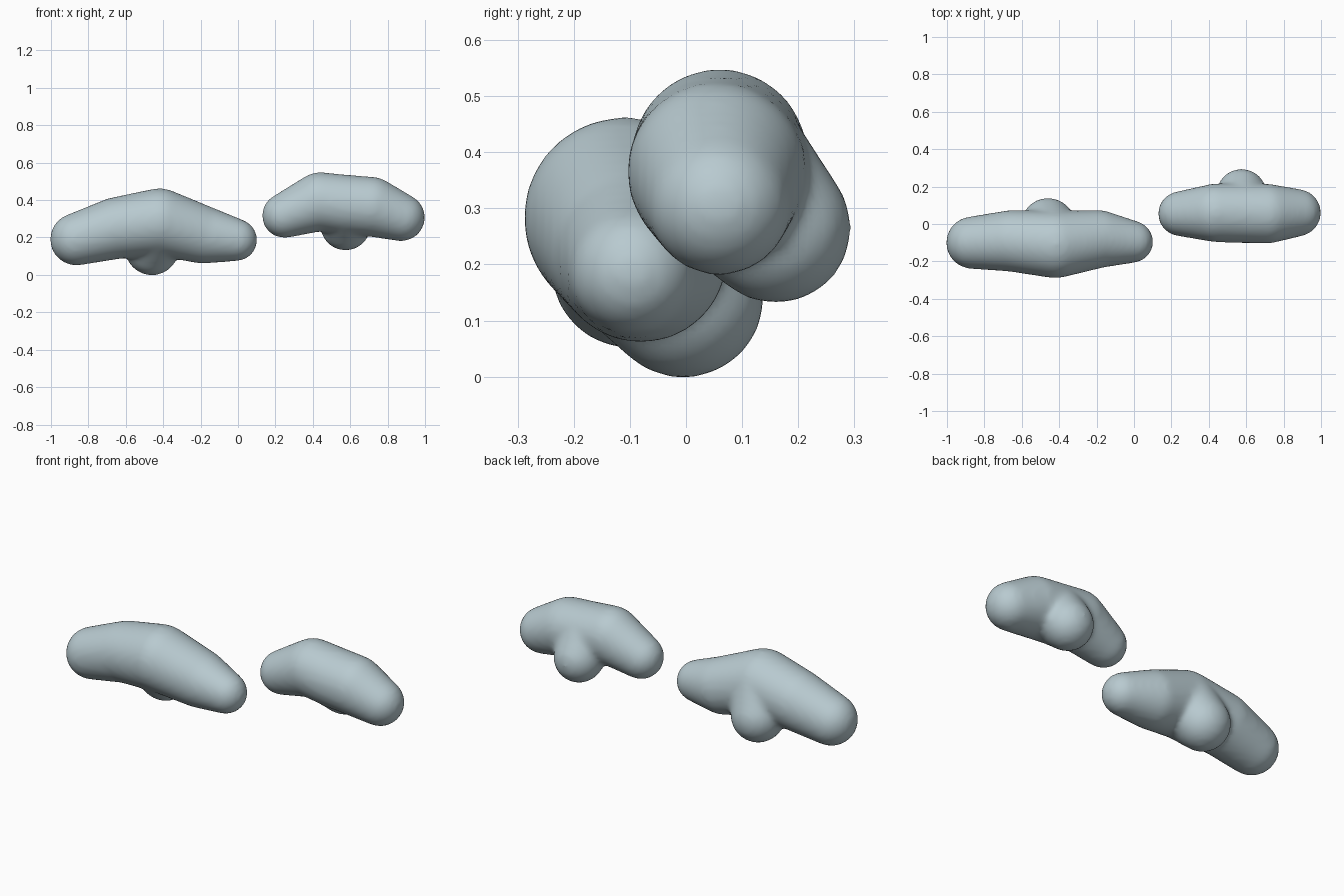
import bpy
import bmesh
from mathutils import Matrix, Vector

if "Cube" in bpy.data.objects:
    bpy.data.objects.remove(bpy.data.objects["Cube"], do_unlink=True)

mat = bpy.data.materials.new("pale blue grey")
mat.use_nodes = True
colour = (0.48, 0.59, 0.63, 1)
mat.diffuse_color = colour
mat.node_tree.nodes["Principled BSDF"].inputs["Base Color"].default_value = colour

GROW = 0.005  # makes up for the shrinkage of the smoothing


def add_link(target, a, b):
    """Add a round-ended tapered link between two balls (x, y, z, radius)."""
    bm = bmesh.new()
    for x, y, z, r in (a, b):
        bmesh.ops.create_icosphere(bm, subdivisions=4, radius=r + GROW,
                                   matrix=Matrix.Translation(Vector((x, y, z))))
    bmesh.ops.delete(bm, geom=bm.faces[:], context='FACES_ONLY')
    bmesh.ops.delete(bm, geom=bm.edges[:], context='EDGES_FACES') if not bm.verts else None
    hull = bmesh.ops.convex_hull(bm, input=bm.verts[:], use_existing_faces=False)
    inner = {v for v in hull["geom_interior"] + hull["geom_unused"]
             if isinstance(v, bmesh.types.BMVert)}
    bmesh.ops.delete(bm, geom=list(inner), context='VERTS')
    loose = [e for e in bm.edges if not e.link_faces]
    bmesh.ops.delete(bm, geom=loose, context='EDGES')
    bmesh.ops.recalc_face_normals(bm, faces=bm.faces[:])
    part = bpy.data.meshes.new("link")
    bm.to_mesh(part)
    bm.free()
    target.from_mesh(part)
    bpy.data.meshes.remove(part)


def blob(name, spine, bump, root):
    """Fuse a spine of balls and one side bump into a soft body."""
    bm = bmesh.new()
    for a, b in zip(spine, spine[1:]):
        add_link(bm, a, b)
    add_link(bm, spine[root], bump)
    mesh = bpy.data.meshes.new(name)
    bm.to_mesh(mesh)
    bm.free()
    mesh.materials.append(mat)
    obj = bpy.data.objects.new(name, mesh)
    bpy.context.collection.objects.link(obj)
    remesh = obj.modifiers.new("fuse", 'REMESH')
    remesh.mode = 'VOXEL'
    remesh.voxel_size = 0.014
    remesh.use_smooth_shade = True
    smooth = obj.modifiers.new("soften", 'SMOOTH')
    smooth.factor = 0.5
    smooth.iterations = 14
    return obj


# Long body with a bump low at the back
blob("long_body",
     [(-0.865, -0.10, 0.19, 0.135),
      (-0.65, -0.09, 0.25, 0.16),
      (-0.42, -0.11, 0.283, 0.175),
      (-0.19, -0.08, 0.215, 0.15),
      (-0.01, -0.095, 0.187, 0.108)],
     (-0.46, -0.005, 0.142, 0.14), 2)

# Short body with a bump low at the back
blob("short_body",
     [(0.248, 0.055, 0.317, 0.115),
      (0.44, 0.06, 0.392, 0.152),
      (0.58, 0.058, 0.375, 0.155),
      (0.71, 0.055, 0.365, 0.155),
      (0.873, 0.06, 0.307, 0.122)],
     (0.575, 0.16, 0.265, 0.13), 2)
